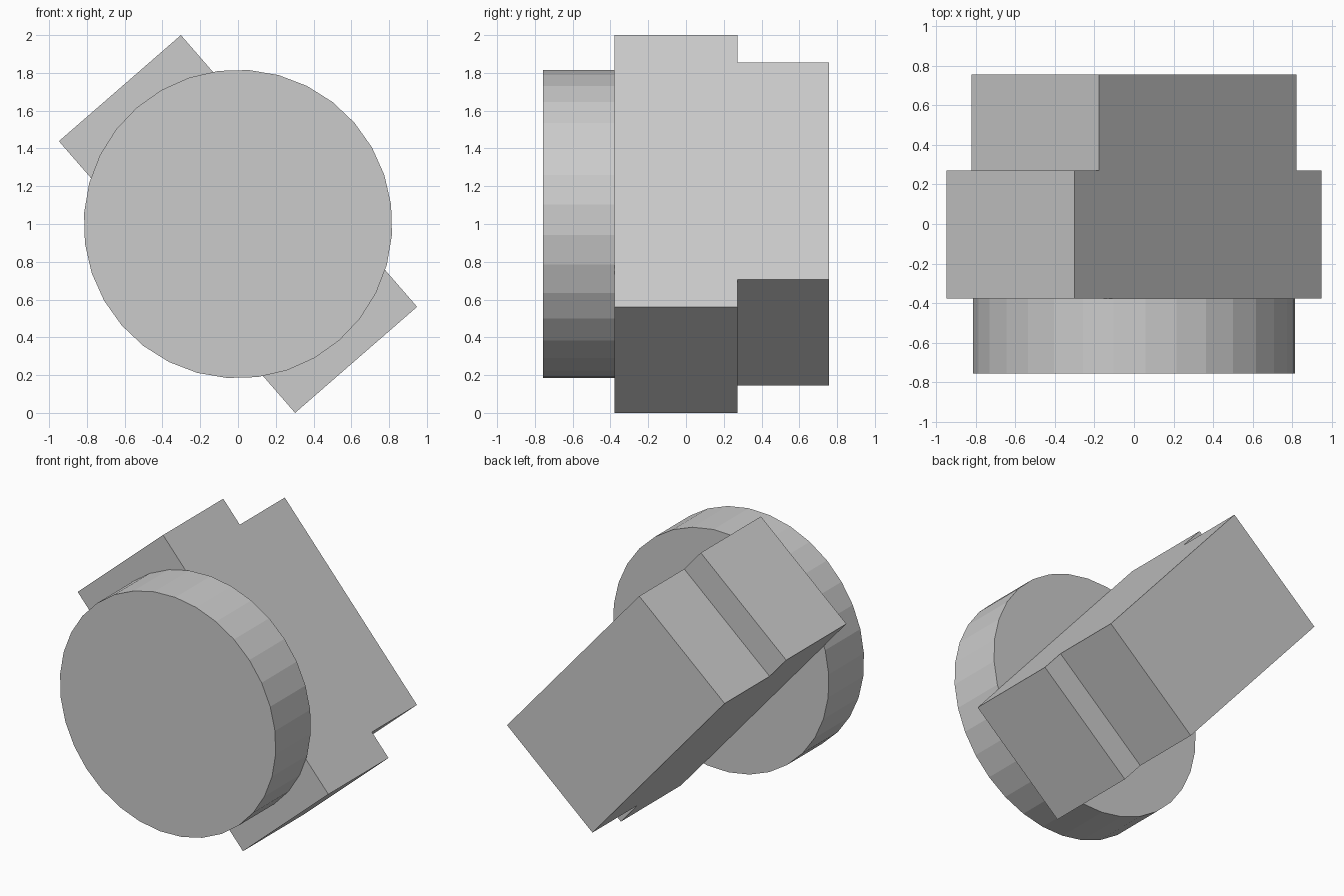
import bpy, bmesh
from math import radians
from mathutils import Matrix

if "Cube" in bpy.data.objects:
    bpy.data.objects.remove(bpy.data.objects["Cube"])

# Everything is tilted about the y axis through the centre of the model
TILT = Matrix.Translation((0, 0, 1)) @ Matrix.Rotation(radians(-41), 4, 'Y')


def add_object(name, bm):
    bm.transform(TILT)
    bmesh.ops.recalc_face_normals(bm, faces=bm.faces)
    mesh = bpy.data.meshes.new(name)
    bm.to_mesh(mesh)
    bm.free()
    obj = bpy.data.objects.new(name, mesh)
    bpy.context.collection.objects.link(obj)
    return obj


# Front disc: 32 flat sides, axis along y
Y_FRONT, Y_JOIN = -0.758, -0.378
bm = bmesh.new()
bmesh.ops.create_cone(
    bm, cap_ends=True, segments=32, radius1=0.817, radius2=0.817,
    depth=Y_JOIN - Y_FRONT,
    matrix=Matrix.Translation((0, (Y_FRONT + Y_JOIN) / 2, 0))
    @ Matrix.Rotation(radians(90), 4, 'X'))
add_object("front_disc", bm)

# Stepped block: half profile (y, half length) mirrored, extruded across its width
HALF_WIDTH = 0.428
half = [(Y_JOIN, 0.953), (0.272, 0.953), (0.272, 0.762), (0.758, 0.762)]
profile = half + [(y, -z) for y, z in reversed(half)]
bm = bmesh.new()
face = bm.faces.new([bm.verts.new((-HALF_WIDTH, y, z)) for y, z in profile])
ext = bmesh.ops.extrude_face_region(bm, geom=[face], use_keep_orig=True)
bmesh.ops.translate(
    bm, vec=(2 * HALF_WIDTH, 0, 0),
    verts=[g for g in ext["geom"] if isinstance(g, bmesh.types.BMVert)])
add_object("stepped_block", bm)
